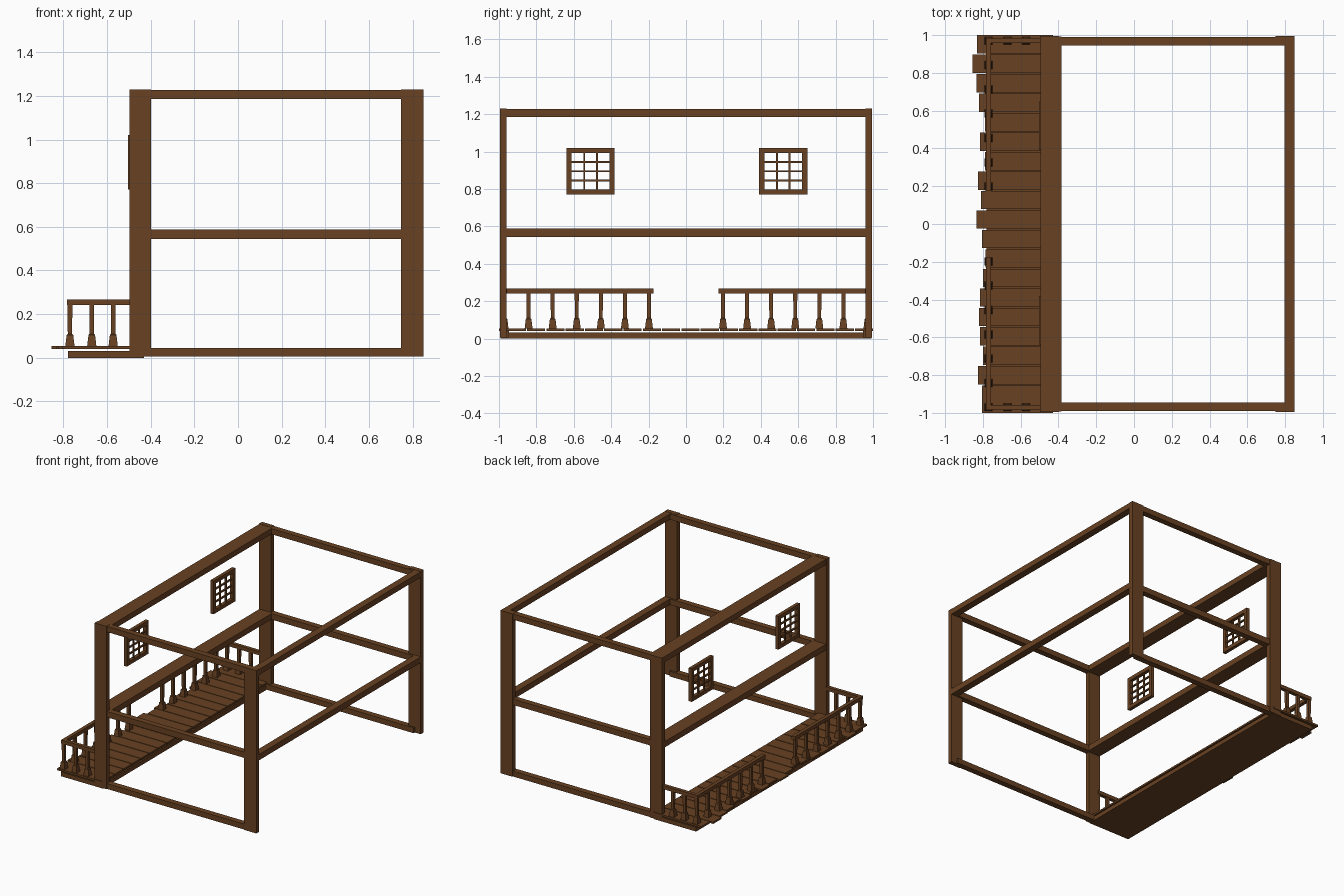
import bpy, bmesh

if "Cube" in bpy.data.objects:
    bpy.data.objects.remove(bpy.data.objects["Cube"])

wood = bpy.data.materials.new("brown wood")
wood.diffuse_color = (0.14, 0.054, 0.016, 1)
wood.use_nodes = True
wood.node_tree.nodes["Principled BSDF"].inputs["Base Color"].default_value = wood.diffuse_color


def finish(name, bm):
    bmesh.ops.recalc_face_normals(bm, faces=bm.faces)
    me = bpy.data.meshes.new(name)
    bm.to_mesh(me)
    bm.free()
    me.materials.append(wood)
    ob = bpy.data.objects.new(name, me)
    bpy.context.collection.objects.link(ob)
    return ob


def add_box(bm, x, y, z):
    """Box from (min, max) pairs."""
    verts = bmesh.ops.create_cube(bm, size=1)["verts"]
    for v in verts:
        for i, (a, b) in enumerate((x, y, z)):
            v.co[i] = a if v.co[i] < 0 else b


def box(name, x, y, z):
    bm = bmesh.new()
    add_box(bm, x, y, z)
    return finish(name, bm)


def span(s, a, b):
    """Mirror a y range to side s."""
    return tuple(sorted((s * a, s * b)))


FLOORS = {"bottom": (0.005, 0.045), "middle": (0.544, 0.588), "top": (1.186, 1.228)}

# Corner posts and end beams
for s, side in ((-1, "front"), (1, "back")):
    box(side + "_left_post", (-0.497, -0.398), span(s, 0.96, 0.995), (0.005, 1.23))
    box(side + "_right_post", (0.748, 0.849), span(s, 0.96, 0.995), (0.005, 1.23))
    for level, z in FLOORS.items():
        box(f"{side}_{level}_beam", (-0.45, 0.80), span(s, 0.946, 0.99), z)

# Long beams
for level in ("middle", "top"):
    box(f"left_{level}_beam", (-0.494, -0.385), (-0.992, 0.992), FLOORS[level])
    box(f"right_{level}_beam", (0.797, 0.85), (-0.975, 0.975), FLOORS[level])

# Porch base and uneven planks
box("porch_base", (-0.78, -0.43), (-0.993, 0.993), (0, 0.032))
ends = [.83, .855, .835, .82, .79, .815, .79, .825, .81, .835,
        .805, .785, .80, .815, .82, .815, .80, .825, .805]
pitch = 0.1031
for i, e in enumerate(ends):
    top = 1.0 - i * pitch
    low = top - pitch + 0.006 if i < len(ends) - 1 else -1.0
    box(f"porch_plank_{i + 1}", (-e, -0.43), (low, top), (0.041, 0.055))


# Turned-in square baluster: tapered foot, then slimmer shaft
def baluster(name, x, y):
    bm = bmesh.new()
    rings = []
    for h, z in ((0.021, 0.055), (0.015, 0.105), (0.010, 0.11), (0.011, 0.245)):
        rings.append([bm.verts.new((x + h * a, y + h * b, z))
                      for a, b in ((-1, -1), (1, -1), (1, 1), (-1, 1))])
    for lo, hi in zip(rings, rings[1:]):
        for k in range(4):
            bm.faces.new((lo[k], lo[(k + 1) % 4], hi[(k + 1) % 4], hi[k]))
    bm.faces.new(rings[0][::-1])
    bm.faces.new(rings[-1])
    finish(name, bm)


# Railings, both halves
RAIL_Z = (0.241, 0.268)
for s, side in ((-1, "front"), (1, "back")):
    box(side + "_long_rail", (-0.784, -0.757), span(s, 0.174, 0.984), RAIL_Z)
    box(side + "_end_rail", (-0.757, -0.48), span(s, 0.957, 0.984), RAIL_Z)
    for i in range(7):
        baluster(f"{side}_long_baluster_{i + 1}", -0.77, s * (0.198 + i * 0.1287))
    for i in range(2):
        baluster(f"{side}_end_baluster_{i + 1}", -0.67 + i * 0.098, s * 0.97)

# Lattice windows
for yc, side in ((-0.51, "front"), (0.52, "back")):
    bm = bmesh.new()
    y0, y1, z0, z1, f = yc - 0.129, yc + 0.129, 0.77, 1.02, 0.028
    xo, xi = (-0.503, -0.477), (-0.496, -0.484)
    for a in (y0, y1 - f):
        add_box(bm, xo, (a, a + f), (z0, z1))
    for a in (z0, z1 - f):
        add_box(bm, xo, (y0 + f, y1 - f), (a, a + f))
    for k in (1, 2):
        m = y0 + f + k * (y1 - y0 - 2 * f) / 3
        add_box(bm, xi, (m - 0.005, m + 0.005), (z0 + f, z1 - f))
    for k in (1, 2, 3):
        m = z0 + f + k * (z1 - z0 - 2 * f) / 4
        add_box(bm, xi, (y0 + f, y1 - f), (m - 0.005, m + 0.005))
    finish(side + "_lattice_window", bm)
